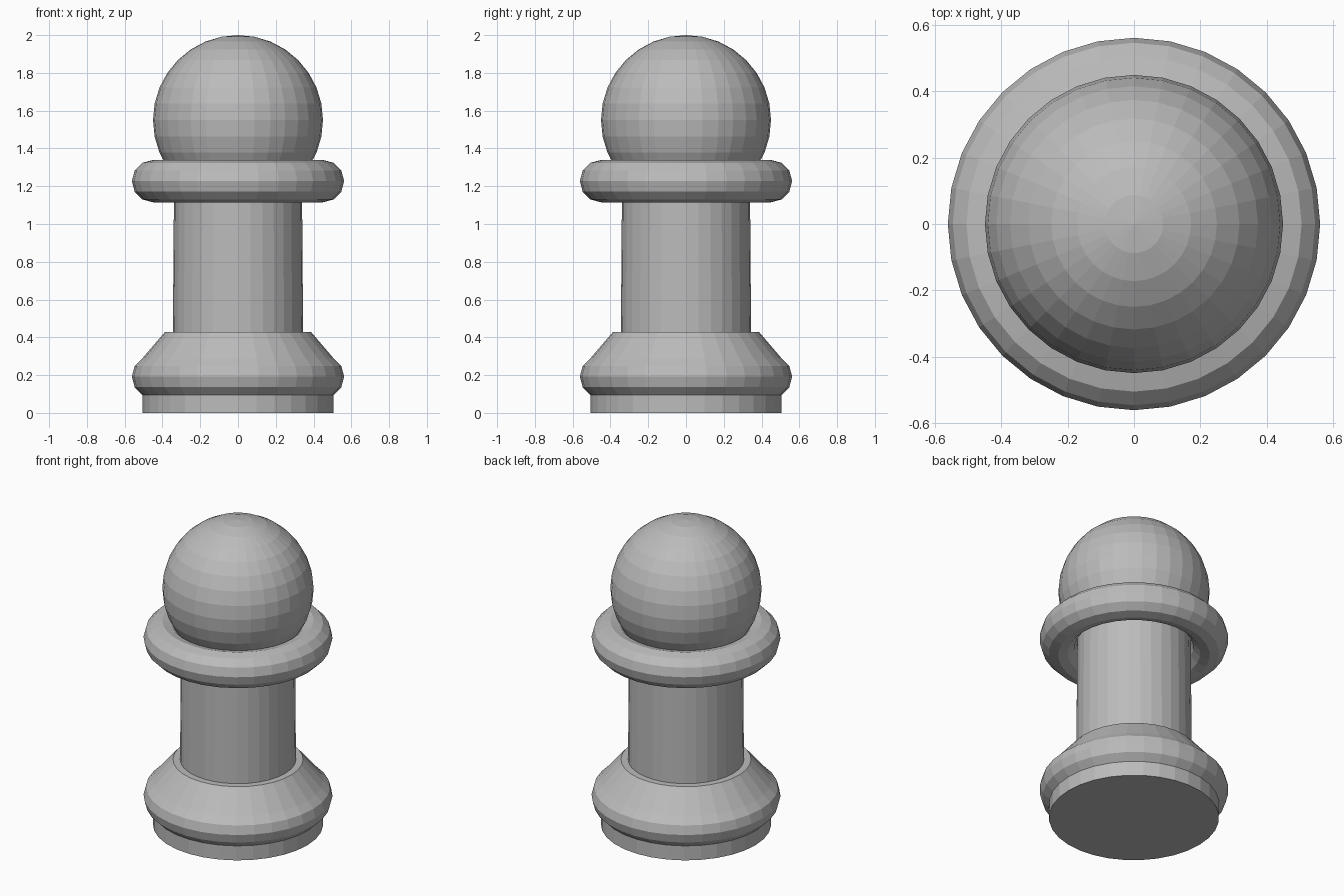
import bpy
import bmesh
import math

if "Cube" in bpy.data.objects:
    bpy.data.objects.remove(bpy.data.objects["Cube"])

SIDES = 32

grey = bpy.data.materials.new("plain grey")
grey.diffuse_color = (0.5, 0.5, 0.5, 1)
grey.use_nodes = True
grey.node_tree.nodes["Principled BSDF"].inputs["Base Color"].default_value = grey.diffuse_color


def lathe(name, profile, closed=False):
    """Revolve (radius, z) points around z; open profiles get capped ends."""
    bm = bmesh.new()
    rings = []
    for r, z in profile:
        rings.append([bm.verts.new((r * math.cos(math.tau * i / SIDES),
                                    r * math.sin(math.tau * i / SIDES), z))
                      for i in range(SIDES)])
    pairs = list(zip(rings, rings[1:]))
    if closed:
        pairs.append((rings[-1], rings[0]))
    for a, b in pairs:
        for i in range(SIDES):
            j = (i + 1) % SIDES
            bm.faces.new((a[i], a[j], b[j], b[i]))
    if not closed:
        bm.faces.new(rings[0][::-1])
        bm.faces.new(rings[-1])
    bmesh.ops.recalc_face_normals(bm, faces=bm.faces)
    mesh = bpy.data.meshes.new(name)
    bm.to_mesh(mesh)
    bm.free()
    mesh.materials.append(grey)
    obj = bpy.data.objects.new(name, mesh)
    bpy.context.collection.objects.link(obj)
    return obj


def ring_points(z, first, last, major=0.45, minor=0.112):
    """Points of a 12-sided round section, in 30 degree steps."""
    return [(major + minor * math.cos(math.radians(a)),
             z + minor * math.sin(math.radians(a)))
            for a in range(first, last + 1, 30)]


# Base: foot disc, rounded bulge and sloping shoulder
lathe("base", [(0.506, 0)] + ring_points(0.192, -60, 60) + [(0.387, 0.428)])

# Column, slightly tapered
lathe("column", [(0.345, 0.40), (0.338, 1.30)])

# Collar ring
lathe("collar", ring_points(1.227, 0, 330), closed=True)

# Ball head
bpy.ops.mesh.primitive_uv_sphere_add(segments=SIDES, ring_count=16,
                                     radius=0.45, location=(0, 0, 1.55))
head = bpy.context.object
head.name = "head"
head.data.materials.append(grey)
